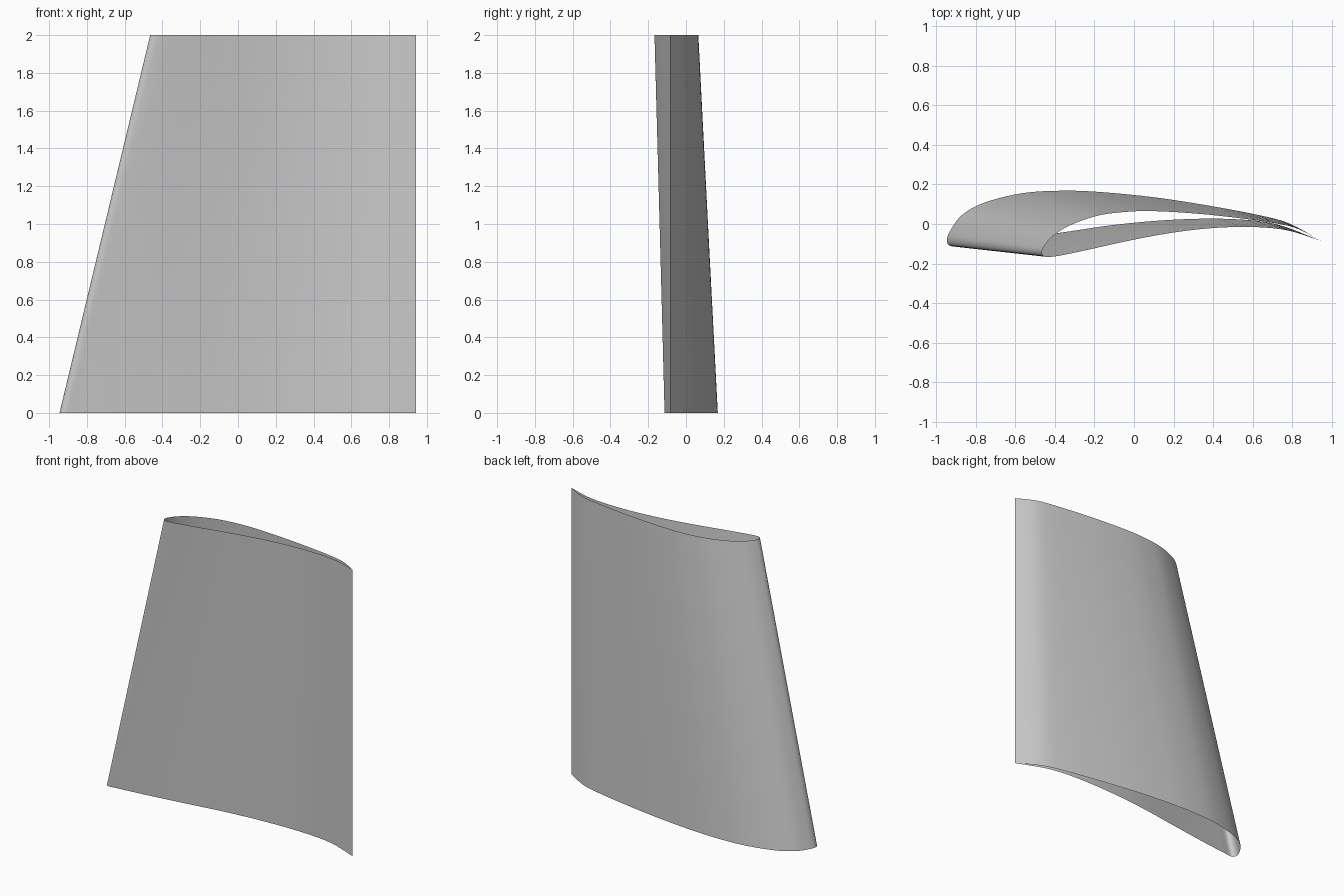
import bpy
import bmesh
from mathutils import Vector

STEPS = 5      # smooth subdivisions between profile points
LEVELS = 8     # bands along the span
HEIGHT = 2.0

cube = bpy.data.objects.get("Cube")
if cube:
    bpy.data.objects.remove(cube, do_unlink=True)

# Chord fraction, root offset, tip offset: trailing edge, back side, nose, front side
PROFILE = [
    (1, -.085, -.085), (.92, .0, -.025), (.84, .043, .003), (.7, .093, .031),
    (.55, .136, .053), (.4, .163, .065), (.3, .168, .061), (.2, .155, .042),
    (.1, .108, -.007), (.04, .045, -.06), (.01, -.03, -.108), (0, -.08, -.14),
    (.01, -.112, -.164), (.05, -.105, -.163), (.15, -.084, -.135),
    (.3, -.045, -.088), (.45, -.004, -.048), (.6, .021, -.022),
    (.75, .026, -.015), (.88, .0, -.032), (1, -.085, -.085),
]


def smooth_path(points):
    """Curve running through every point, ending where it began."""
    padded = [points[0]] + points + [points[-1]]
    path = []
    for a, b, c, d in zip(padded, padded[1:], padded[2:], padded[3:]):
        for step in range(STEPS):
            t = step / STEPS
            path.append(b + (c - a) * (t / 2)
                        + (a * 2 - b * 5 + c * 4 - d) * (t * t / 2)
                        + (b * 3 - a - c * 3 + d) * (t ** 3 / 2))
    return path


def section(nose_x, tail_x, z, column):
    """Closed wing section at one height."""
    points = [Vector((nose_x + (tail_x - nose_x) * row[0], row[column], z))
              for row in PROFILE]
    return smooth_path(points)


def make_material(name, colour):
    material = bpy.data.materials.new(name)
    material.use_nodes = True
    material.diffuse_color = colour
    for node in material.node_tree.nodes:
        if node.type == 'BSDF_PRINCIPLED':
            node.inputs["Base Color"].default_value = colour
    return material


# Open-ended tapered shell lofted from root to tip
root = section(-.945, .942, 0, 1)
tip = section(-.465, .942, HEIGHT, 2)
bm = bmesh.new()
rings = []
for level in range(LEVELS + 1):
    rings.append([bm.verts.new(low.lerp(high, level / LEVELS))
                  for low, high in zip(root, tip)])
for lower, upper in zip(rings, rings[1:]):
    for i in range(len(lower)):
        j = (i + 1) % len(lower)
        bm.faces.new((lower[i], lower[j], upper[j], upper[i]))

mesh = bpy.data.meshes.new("wing_shell")
bm.to_mesh(mesh)
bm.free()
wing = bpy.data.objects.new("wing_shell", mesh)
bpy.context.collection.objects.link(wing)
mesh.materials.append(make_material("light grey", (.6, .6, .6, 1)))

# Smooth skin with a crisp trailing edge
bpy.ops.object.select_all(action='DESELECT')
wing.select_set(True)
bpy.context.view_layer.objects.active = wing
bpy.ops.object.shade_smooth_by_angle()
